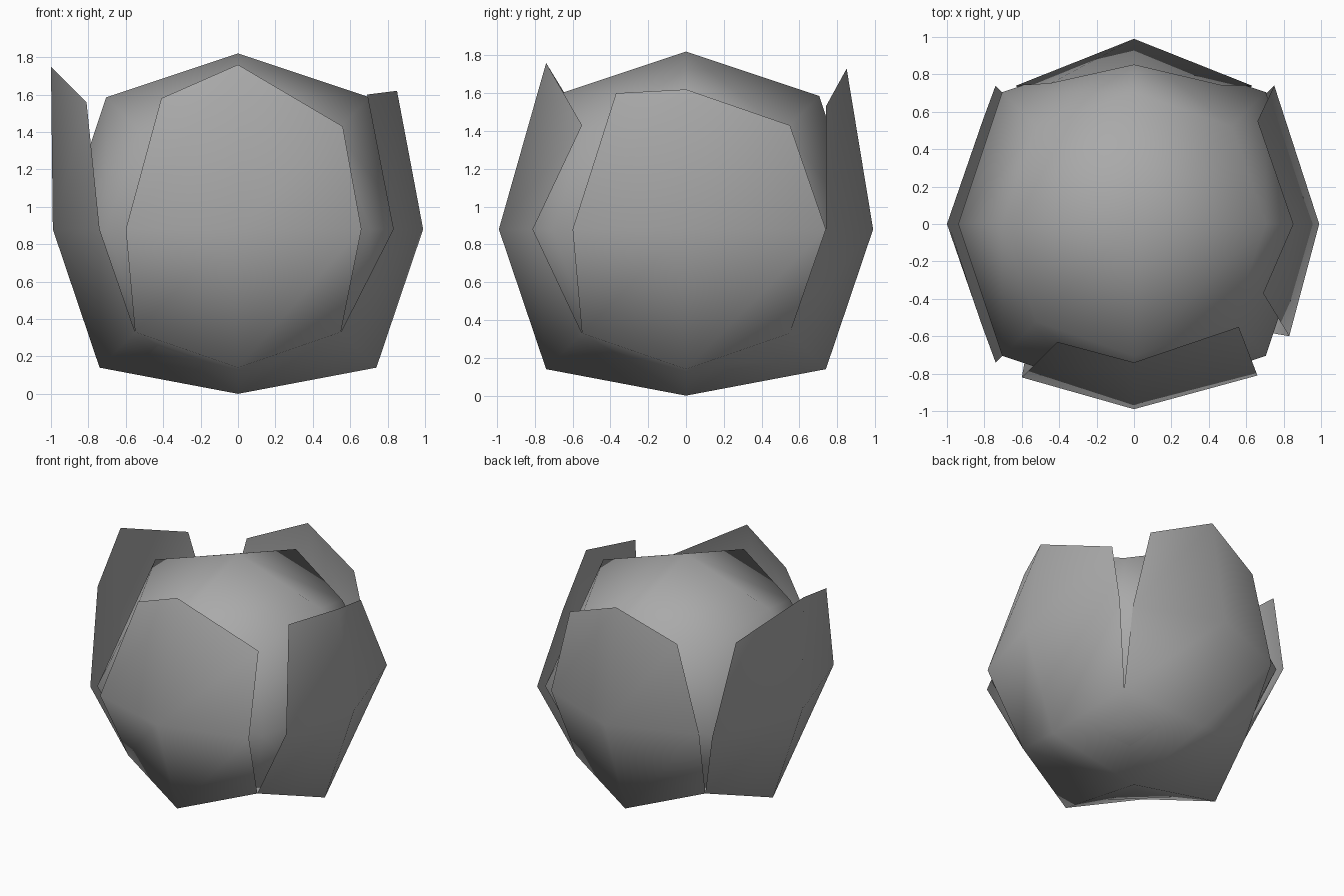
import bpy, bmesh
from mathutils import Matrix, Vector

cube = bpy.data.objects.get("Cube")
if cube:
    bpy.data.objects.remove(cube)

MID = 0.88                      # height of the widest ring

grey = bpy.data.materials.new("plain_grey")
grey.use_nodes = True
colour = (0.4, 0.4, 0.4, 1)
grey.diffuse_color = colour
grey.node_tree.nodes["Principled BSDF"].inputs["Base Color"].default_value = colour


def finish(bm, name):
    mesh = bpy.data.meshes.new(name)
    bm.to_mesh(mesh)
    bm.free()
    mesh.materials.append(grey)
    mesh.shade_smooth()
    obj = bpy.data.objects.new(name, mesh)
    bpy.context.collection.objects.link(obj)
    return obj


# Inner core: a cube subdivided once and rounded
def build_core(radius):
    bm = bmesh.new()
    bmesh.ops.create_cube(bm, size=2)
    bmesh.ops.subdivide_edges(bm, edges=bm.edges[:], cuts=1, use_grid_fill=True)
    rounding = {1: 1.0, 2: 0.75, 3: 5 / 9}
    for v in bm.verts:
        axes = sum(abs(c) > 0.5 for c in v.co)
        v.co *= radius * rounding[axes]
        v.co.z = max(v.co.z + MID, 0.06)
    return finish(bm, "inner_core")


# Outer leaves: (across, outward, height) of the tip row, then the two side points
LEAVES = [
    ([(-.41, .63, 1.58), (0, .74, 1.76), (.56, .55, 1.43)], (-.60, .82), (.66, .81)),
    ([(-.37, .69, 1.60), (0, .85, 1.62), (.55, .66, 1.43)], (-.60, .83), (.74, .75)),
    ([(-.47, .74, 1.53), (0, .85, 1.73), (.45, .75, 1.53)], (-.63, .74), (.63, .74)),
    ([(-.55, .81, 1.56), (0, 1.0, 1.75), (.55, .81, 1.56)], (-.74, .74), (.74, .74)),
]


def build_leaves():
    bm = bmesh.new()
    for i, (tips, left, right) in enumerate(LEAVES):
        turn = Matrix.Rotation(i * 1.5707963, 3, "Z")
        rows = [
            [(0, 0, 0)],
            [(-.55, .55, .33), (0, .74, .14), (.55, .55, .33)],
            [(*left, MID), (0, .99, MID), (*right, MID)],
            tips,
        ]
        grid = [[bm.verts.new(turn @ Vector((u, -out, z))) for u, out, z in row]
                for row in rows]
        for low, high in zip(grid[1:], grid[2:]):
            for a in range(2):
                bm.faces.new((low[a], low[a + 1], high[a + 1], high[a]))
        # Quarter of the base, reaching round to the next leaf
        nearby = bm.verts.new(turn @ Vector((.74, 0, .14)))
        bm.faces.new((grid[0][0], nearby, grid[1][2], grid[1][1]))
    # Leaves share the base ring and stay split above it
    bmesh.ops.remove_doubles(bm, verts=bm.verts[:], dist=0.001)
    return finish(bm, "outer_leaves")


build_core(0.94)
build_leaves()
